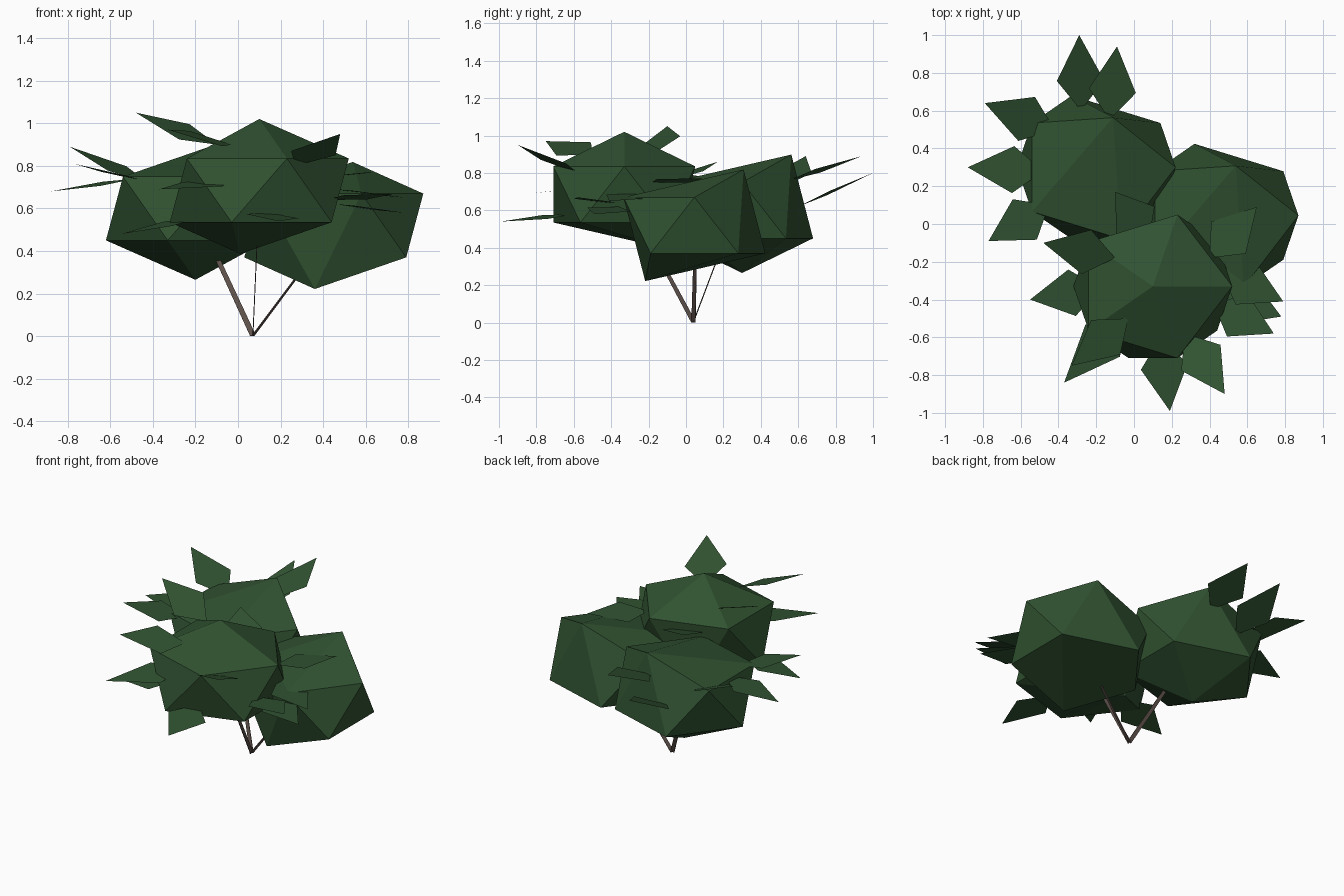
import bpy
import bmesh
from mathutils import Vector

if "Cube" in bpy.data.objects:
    bpy.data.objects.remove(bpy.data.objects["Cube"])


def make_material(name, color):
    mat = bpy.data.materials.new(name)
    mat.use_nodes = True
    mat.diffuse_color = color
    bsdf = mat.node_tree.nodes["Principled BSDF"]
    bsdf.inputs["Base Color"].default_value = color
    bsdf.inputs["Roughness"].default_value = 0.9
    return mat


GREEN = make_material("leaf green", (0.03, 0.085, 0.031, 1))
BROWN = make_material("bark brown", (0.11, 0.08, 0.068, 1))


def finish(name, bm, mat):
    mesh = bpy.data.meshes.new(name)
    bm.to_mesh(mesh)
    bm.free()
    mesh.materials.append(mat)
    obj = bpy.data.objects.new(name, mesh)
    bpy.context.collection.objects.link(obj)
    return obj


def clump(name, center, flat_ends):
    """Squashed icosahedron; each flat end fuses a pole with one ring corner."""
    bm = bmesh.new()
    bmesh.ops.create_icosphere(bm, subdivisions=1, radius=1)
    for sx, sy, sz in flat_ends:
        pole = Vector((0, 0, sz))
        ring = Vector((0.276 * sx, 0.85 * sy, 0.447 * sz))
        pair = [min(bm.verts, key=lambda v: (v.co - p).length) for p in (pole, ring)]
        fused = Vector((0.19 * sx, 0.59 * sy, 0.89 * sz))
        bmesh.ops.pointmerge(bm, verts=pair, merge_co=fused)
    bmesh.ops.scale(bm, vec=(0.47, 0.446, 0.335), verts=bm.verts)
    bmesh.ops.translate(bm, vec=center, verts=bm.verts)
    bmesh.ops.recalc_face_normals(bm, faces=bm.faces)
    finish(name, bm, GREEN)


def leaf(name, base, tip, half=0.125, roll=0.0):
    """Flat kite from base to tip, optionally rolled about its length."""
    base, tip = Vector(base), Vector(tip)
    axis = tip - base
    side = axis.cross(Vector((0, 0, 1))).normalized()
    side = (side + Vector((0, 0, roll))).normalized() * half
    middle = base.lerp(tip, 0.4)
    bm = bmesh.new()
    corners = [bm.verts.new(p) for p in (base, middle + side, tip, middle - side)]
    face = bm.faces.new(corners)
    face.normal_update()
    if face.normal.z < 0:
        face.normal_flip()
    finish(name, bm, GREEN)


def twig(name, end, width):
    """Thin tapering ribbon from the shared root up into a clump."""
    root, end, width = Vector((0.07, 0.04, 0.01)), Vector(end), Vector(width)
    across = width.cross(end - root).normalized() * 0.002
    bm = bmesh.new()
    for p, s in ((root, 1), (end, 0.8)):
        for a, b in ((-1, -1), (1, -1), (1, 1), (-1, 1)):
            bm.verts.new(p + width * a * s + across * b)
    bmesh.ops.convex_hull(bm, input=bm.verts)
    low = min(v.co.z for v in bm.verts)
    for v in bm.verts:
        if v.co.z < 0.03:
            v.co.z -= low
    finish(name, bm, BROWN)


# Foliage clumps
clump("front_clump", (0.10, -0.33, 0.685), [(-1, 1, -1)])
clump("left_clump", (0.45, 0.045, 0.52), [(1, 1, 1), (-1, -1, -1)])
clump("back_clump", (-0.20, 0.30, 0.60), [(1, 1, 1)])

# Twigs
twig("front_twig", (0.09, -0.2, 0.45), (0, 0.012, 0.003))
twig("left_twig", (0.36, 0.05, 0.39), (0.005, 0.011, 0))
twig("back_twig", (-0.15, 0.22, 0.48), (0.013, 0, 0.003))

# Leaves around the back clump
back_leaves = [
    ((-0.28, 0.60, 0.62), (-0.29, 1.00, 0.80)),
    ((-0.13, 0.55, 0.76), (-0.09, 0.94, 0.89)),
    ((-0.42, 0.50, 0.72), (-0.79, 0.64, 0.89)),
    ((-0.48, 0.28, 0.74), (-0.88, 0.30, 0.68)),
    ((-0.45, 0.10, 0.73), (-0.77, -0.09, 0.81)),
]
# Leaves around the front clump
front_leaves = [
    ((-0.10, -0.18, 0.90), (-0.48, -0.10, 1.05)),
    ((-0.18, -0.34, 0.56), (-0.55, -0.40, 0.48)),
    ((-0.03, -0.47, 0.73), (-0.37, -0.84, 0.69)),
    ((-0.03, -0.50, 0.90), (-0.33, -0.75, 0.97)),
    ((0.14, -0.60, 0.58), (0.19, -0.99, 0.54)),
    ((0.27, -0.58, 0.80), (0.48, -0.90, 0.95)),
    ((0.08, -0.08, 0.76), (-0.10, 0.17, 0.86)),
]
# Leaves around the left clump
left_leaves = [
    ((0.46, -0.25, 0.69), (0.79, -0.41, 0.65)),
    ((0.46, -0.36, 0.62), (0.78, -0.49, 0.58)),
    ((0.42, -0.42, 0.64), (0.74, -0.58, 0.67)),
    ((0.40, -0.18, 0.75), (0.65, 0.09, 0.77)),
]
for group, leaves in (("back", back_leaves), ("front", front_leaves), ("left", left_leaves)):
    for i, (base, tip) in enumerate(leaves):
        leaf(f"{group}_leaf_{i + 1}", base, tip, roll=0.3 if base[2] > 0.85 else 0.08)
